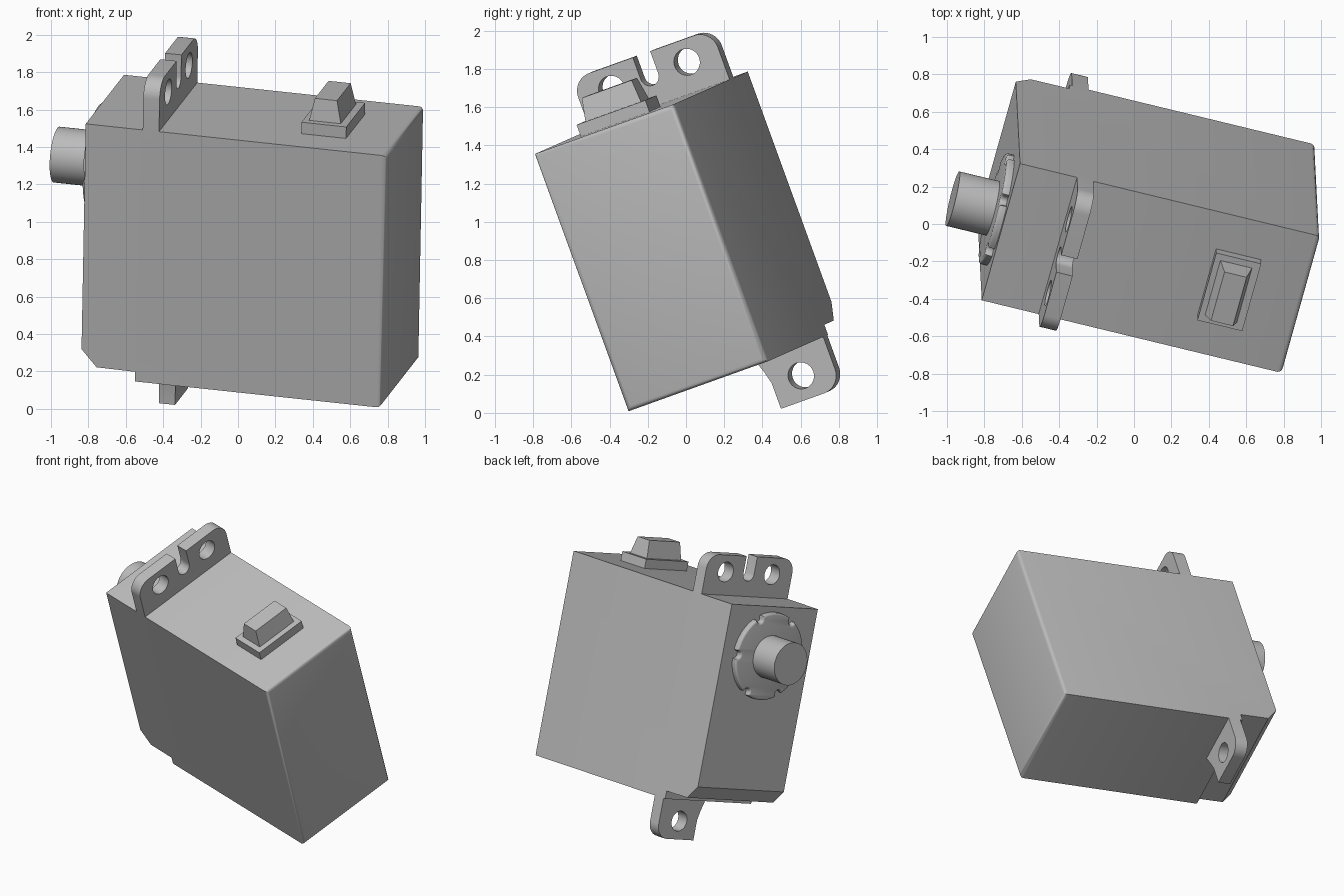
import bpy, bmesh, math
from mathutils import Matrix, Vector, Euler

cube = bpy.data.objects.get("Cube")
if cube:
    bpy.data.objects.remove(cube, do_unlink=True)

# Case dimensions; part space: x along the case from the shaft end, y across, z up from the lid
LENGTH, WIDTH, HEIGHT = 1.66, 0.803, 1.433
MID = WIDTH / 2
SHAFT_Z = -0.343
TILT = Euler([math.radians(d) for d in (19.16, 5.93, -13.6)]).to_matrix().to_4x4()
PLACE = Matrix.Translation((-0.814, -0.408, 1.524)) @ TILT
# Sends flat outlines drawn in x, y to the y, z plane of part space
UPRIGHT = Matrix(((0, 0, 1, 0), (1, 0, 0, 0), (0, 1, 0, 0), (0, 0, 0, 1)))

grey = bpy.data.materials.new("plain_grey")
grey.use_nodes = True
grey.diffuse_color = (0.5, 0.5, 0.5, 1)
grey.node_tree.nodes["Principled BSDF"].inputs["Base Color"].default_value = (0.5, 0.5, 0.5, 1)


def finish(obj):
    obj.data.materials.clear()
    obj.data.materials.append(grey)
    obj.matrix_world = PLACE
    bpy.ops.object.select_all(action='DESELECT')
    obj.select_set(True)
    bpy.context.view_layer.objects.active = obj
    bpy.ops.object.shade_smooth_by_angle(angle=math.radians(35))


def from_bmesh(name, bm):
    bmesh.ops.recalc_face_normals(bm, faces=bm.faces)
    mesh = bpy.data.meshes.new(name)
    bm.to_mesh(mesh)
    bm.free()
    obj = bpy.data.objects.new(name, mesh)
    bpy.context.collection.objects.link(obj)
    finish(obj)


def arc(cx, cy, r, start, end, steps=10):
    angles = [math.radians(start + (end - start) * i / steps) for i in range(steps + 1)]
    return [(cx + r * math.cos(t), cy + r * math.sin(t)) for t in angles]


def circle(cx, cy, r, steps=40):
    return arc(cx, cy, r, 0, 360, steps)[:-1]


def plate(name, loops, x0, x1, bevel=0.0):
    """Filled outline with holes, drawn across the case and thickened from x0 to x1."""
    curve = bpy.data.curves.new(name, 'CURVE')
    curve.dimensions = '2D'
    curve.fill_mode = 'BOTH'
    curve.extrude = (x1 - x0) / 2 - bevel
    curve.bevel_depth = bevel
    curve.bevel_resolution = 3
    curve.offset = -bevel
    for loop in loops:
        spline = curve.splines.new('POLY')
        spline.points.add(len(loop) - 1)
        for point, (px, py) in zip(spline.points, loop):
            point.co = (px, py, 0, 1)
        spline.use_cyclic_u = True
    obj = bpy.data.objects.new(name, curve)
    bpy.context.collection.objects.link(obj)
    bpy.ops.object.select_all(action='DESELECT')
    obj.select_set(True)
    bpy.context.view_layer.objects.active = obj
    bpy.ops.object.convert(target='MESH')
    obj = bpy.context.view_layer.objects.active
    bm = bmesh.new()
    bm.from_mesh(obj.data)
    bmesh.ops.remove_doubles(bm, verts=bm.verts, dist=0.0005)
    bm.transform(Matrix.Translation(((x0 + x1) / 2, 0, 0)) @ UPRIGHT)
    bmesh.ops.recalc_face_normals(bm, faces=bm.faces)
    bm.to_mesh(obj.data)
    bm.free()
    finish(obj)


# Case: side profile with a stepped, chamfered lower corner and a softened far end
profile = [(0, 0), (0, -1.282), (0.085, -1.376), (0.298, -1.378),
           (0.298, -HEIGHT), (LENGTH, -HEIGHT), (LENGTH, 0)]
bm = bmesh.new()
side = bm.faces.new([bm.verts.new((x, 0, z)) for x, z in profile])
grown = bmesh.ops.extrude_face_region(bm, geom=[side])["geom"]
bmesh.ops.translate(bm, vec=(0, WIDTH, 0), verts=[v for v in grown if isinstance(v, bmesh.types.BMVert)])
rim = [e for e in bm.edges if all(v.co.x > LENGTH - 0.01 for v in e.verts)]
bmesh.ops.bevel(bm, geom=rim, offset=0.025, segments=3, profile=0.5, affect='EDGES')
from_bmesh("case", bm)

# Upper mounting lug: two holes and a round-bottomed slot between them
LUG, HOLE, CORNER, SLOT = 0.28, 0.07, 0.1, 0.05
outline = [(0, -0.05)]
outline += arc(CORNER, LUG - CORNER, CORNER, 180, 90)
outline += [(MID - SLOT, LUG)] + arc(MID, 0.157, SLOT, 180, 360) + [(MID + SLOT, LUG)]
outline += arc(WIDTH - CORNER, LUG - CORNER, CORNER, 90, 0)
outline += [(WIDTH, -0.05)]
holes = [circle(MID + s * 0.2165, 0.162, HOLE) for s in (-1, 1)]
plate("upper_mounting_lug", [outline] + holes, 0.315, 0.405)

# Lower mounting lug: half as wide, one hole
low = -HEIGHT - LUG
outline = [(WIDTH, -1.38), (WIDTH, low + CORNER)]
outline += arc(WIDTH - CORNER, low + CORNER, CORNER, 0, -90)
outline += [(0.455, low), (0.455, -1.57), (0.44, -1.51), (0.417, -1.444), (0.40, -1.38)]
plate("lower_mounting_lug", [outline, circle(MID + 0.2165, -HEIGHT - 0.152, HOLE)], 0.315, 0.405)

# Bearing collar with six small round notches in its rim
RADIUS, NOTCH = 0.305, 0.026
outline = []
for k in range(6):
    turn = k * 60
    t = math.radians(turn)
    nx = MID + (RADIUS - 0.012) * math.cos(t)
    nz = SHAFT_Z + (RADIUS - 0.012) * math.sin(t)
    outline += arc(nx, nz, NOTCH, turn + 270, turn + 90, 8)
    outline += arc(MID, SHAFT_Z, RADIUS, turn + 6, turn + 54, 12)
plate("bearing_collar", [outline], -0.04, 0.02, bevel=0.015)

# Output shaft
plate("output_shaft", [circle(MID, SHAFT_Z, 0.15, 48)], -0.26, 0.02)


def tapered_block(name, base, top, z0, z1):
    """Block between two rectangles given as x0, x1, y0, y1."""
    bm = bmesh.new()
    bmesh.ops.create_cube(bm, size=1)
    for v in bm.verts:
        rect, z = (top, z1) if v.co.z > 0 else (base, z0)
        v.co = Vector((rect[v.co.x > 0], rect[2 + (v.co.y > 0)], z))
    from_bmesh(name, bm)


# Cable exit on the lid: flat foot and tapered boot
foot = (1.139, 1.387, 0.2, 0.595)
tapered_block("cable_foot", foot, foot, -0.02, 0.065)
tapered_block("cable_boot", (1.17, 1.347, 0.24, 0.56), (1.196, 1.318, 0.258, 0.544), 0.06, 0.187)
